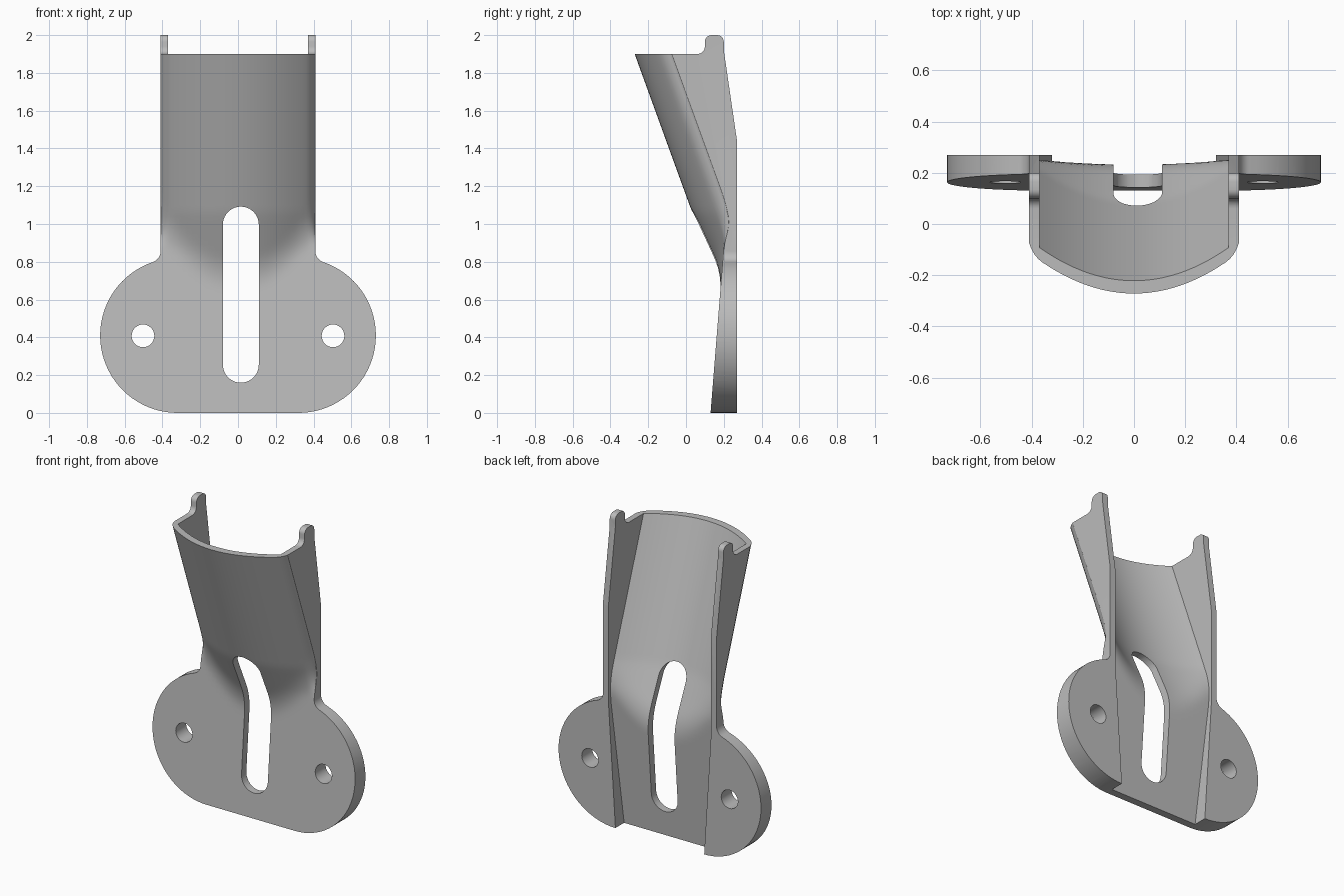
import bpy, bmesh, math

if "Cube" in bpy.data.objects:
    bpy.data.objects.remove(bpy.data.objects["Cube"])

grey = bpy.data.materials.new("plain_grey")
grey.diffuse_color = (0.5, 0.5, 0.5, 1)
grey.use_nodes = True
grey.node_tree.nodes["Principled BSDF"].inputs["Base Color"].default_value = grey.diffuse_color


def make_object(name, bm):
    bmesh.ops.recalc_face_normals(bm, faces=bm.faces[:])
    mesh = bpy.data.meshes.new(name)
    bm.to_mesh(mesh)
    bm.free()
    mesh.materials.append(grey)
    obj = bpy.data.objects.new(name, mesh)
    bpy.context.collection.objects.link(obj)
    return obj


def arc(cx, cy, r, a0, a1, n):
    """Points on an arc, angles in degrees."""
    return [(cx + r * math.cos(math.radians(a0 + (a1 - a0) * i / n)),
             cy + r * math.sin(math.radians(a0 + (a1 - a0) * i / n)))
            for i in range(n + 1)]


def prism(name, pts, axis, lo, hi):
    """Extrude an outline along x (points are y, z) or y (points are x, z)."""
    bm = bmesh.new()
    put = (lambda p, d: (d, p[0], p[1])) if axis == 'x' else (lambda p, d: (p[0], d, p[1]))
    a = [bm.verts.new(put(p, lo)) for p in pts]
    b = [bm.verts.new(put(p, hi)) for p in pts]
    bm.faces.new(a)
    bm.faces.new(b[::-1])
    n = len(pts)
    for i in range(n):
        j = (i + 1) % n
        bm.faces.new((a[i], a[j], b[j], b[i]))
    return make_object(name, bm)


def smooth_min(a, b, k):
    h = max(k - abs(a - b), 0) / k
    return min(a, b) - h * h * k / 4


def front_y(x, z):
    """Tilted plate blended into the leaning curved shield."""
    plate = min(0.13 + 0.08 * z, 0.2)
    shield = 0.015 - 0.363 * (z - 1.11) + 0.1 * max(0, 1.06 - z) + 0.95 * min(abs(x), 0.45) ** 2
    return smooth_min(plate, shield, 0.05)


def outer_y(x, z):
    """Front surface with rounded long edges on the shield."""
    d = min(max((abs(x) - 0.36) / 0.05, 0), 0.98)
    t = min(max((z - 0.85) / 0.2, 0), 1)
    return front_y(x, z) + 0.05 * (1 - math.sqrt(1 - d * d)) * t * t * (3 - 2 * t)


def field_solid(name, columns, rows, width, depth, back=0.8):
    """Closed block whose front side follows a height function."""
    bm = bmesh.new()
    front, rear = [], []
    for z in rows:
        xs = [c * width(z) for c in columns]
        front.append([bm.verts.new((x, depth(x, z), z)) for x in xs])
        rear.append([bm.verts.new((x, back, z)) for x in xs])
    nr, nc = len(rows), len(columns)
    for g in (front, rear):
        for i in range(nr - 1):
            for j in range(nc - 1):
                bm.faces.new((g[i][j], g[i][j + 1], g[i + 1][j + 1], g[i + 1][j]))
    for j in range(nc - 1):
        for i in (0, nr - 1):
            bm.faces.new((front[i][j], front[i][j + 1], rear[i][j + 1], rear[i][j]))
    for i in range(nr - 1):
        for j in (0, nc - 1):
            bm.faces.new((front[i][j], front[i + 1][j], rear[i + 1][j], rear[i][j]))
    return make_object(name, bm)


# Front outline: two round lugs filleted into a straight upright
half = arc(0.32, 0.41, 0.41, -90, 71.4, 36) + arc(0.47, 0.8554, 0.06, 251.4, 180, 8)[1:] + [(0.41, 2.1)]
outline = half + [(-x, z) for x, z in reversed(half)]
bracket = prism("bracket", outline, 'y', -0.6, 0.6)

# Side profile: flat back, sloping upper back and the two small top tabs
side = [(-0.7, -0.1), (-0.7, 1.9)]
side += arc(0.06, 1.94, 0.04, -90, 0, 6)
side += arc(0.135, 1.965, 0.035, 180, 90, 6) + arc(0.165, 1.965, 0.035, 90, 0, 6)
side += [(0.2, 1.92), (0.27, 1.44), (0.27, -0.1)]
profile = prism("side_profile_cutter", side, 'x', -0.95, 0.95)

# Front skin
rows = [-0.1 + 2.25 * i / 75 for i in range(76)]
edge = [0.36 + 0.05 * d for d in (0, 0.3, 0.55, 0.75, 0.88, 0.96)]
right = [0.36 * i / 12 for i in range(1, 12)] + edge + [0.425, 0.55, 0.9]
columns = [-x for x in reversed(right)] + [0] + right
skin = field_solid("front_skin_cutter", columns, rows, lambda z: 1, outer_y)

# Hollow open at the back, narrowing toward the bottom
hollow = field_solid("hollow_cutter", [i / 14 for i in range(-14, 15)], rows,
                     lambda z: 0.32 + 0.05 * min(max(z, 0) / 0.8, 1),
                     lambda x, z: front_y(x, z) + 0.05)

# Long slot and two screw holes
slot = prism("slot_cutter", arc(0.015, 0.997, 0.095, 0, 180, 20) + arc(0.015, 0.255, 0.095, 180, 360, 20),
             'y', -0.75, 0.75)
holes = [prism("hole_cutter", arc(x, 0.408, 0.06, 0, 360, 32)[:-1], 'y', -0.75, 0.75)
         for x in (-0.503, 0.503)]

# Cut everything into one bracket
steps = [(profile, 'INTERSECT'), (skin, 'INTERSECT'), (hollow, 'DIFFERENCE'), (slot, 'DIFFERENCE')]
steps += [(h, 'DIFFERENCE') for h in holes]
for cutter, operation in steps:
    mod = bracket.modifiers.new("cut", 'BOOLEAN')
    mod.object = cutter
    mod.operation = operation
    mod.solver = 'EXACT'
    cutter.hide_render = True

bpy.context.view_layer.update()
result = bpy.data.meshes.new_from_object(bracket.evaluated_get(bpy.context.evaluated_depsgraph_get()))
bracket.modifiers.clear()
bracket.data = result
for cutter, _ in steps:
    bpy.data.objects.remove(cutter)

bpy.ops.object.select_all(action='DESELECT')
bracket.select_set(True)
bpy.context.view_layer.objects.active = bracket
bpy.ops.object.shade_smooth_by_angle(angle=math.radians(30))
